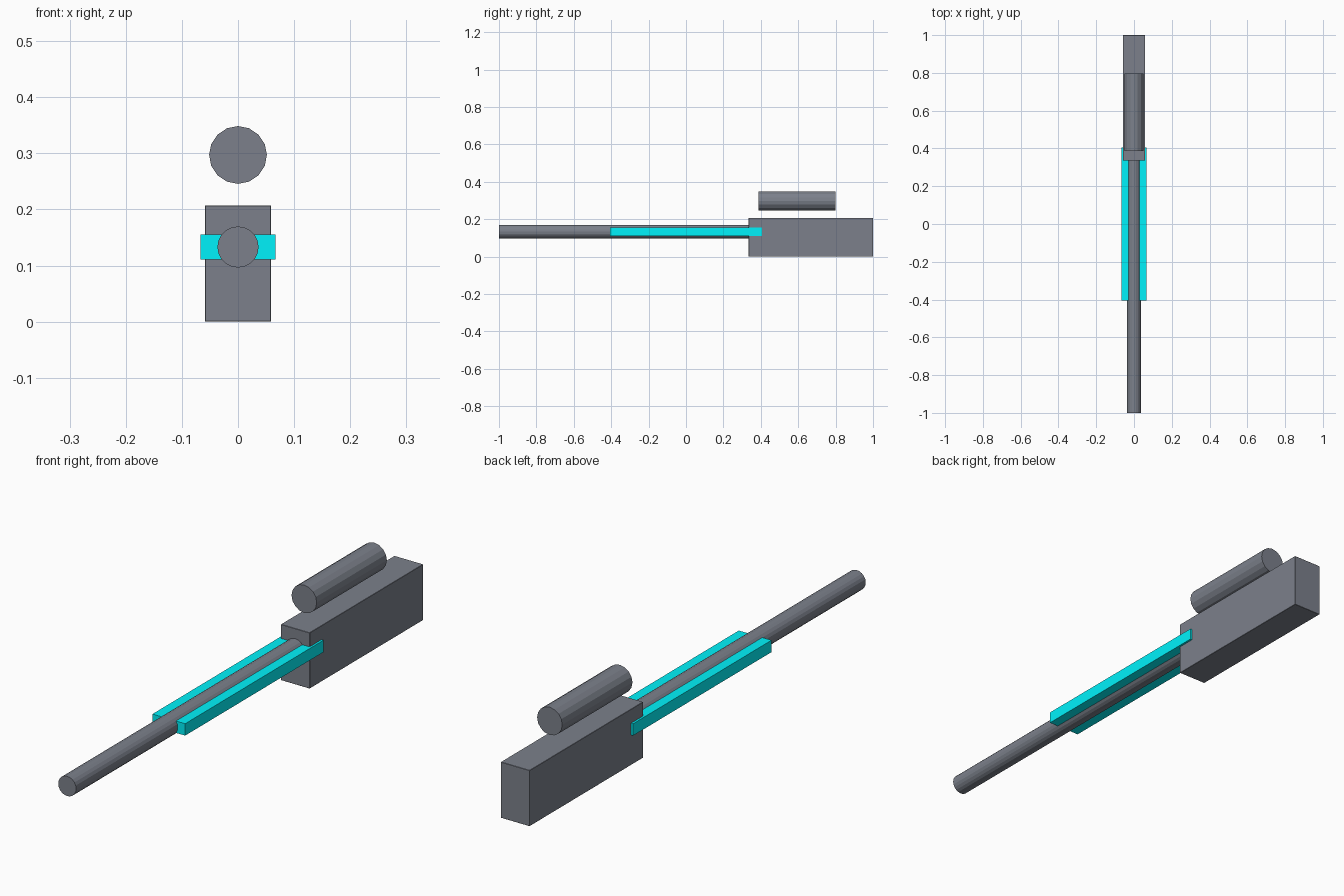
import bpy
from math import radians

if "Cube" in bpy.data.objects:
    bpy.data.objects.remove(bpy.data.objects["Cube"])


def material(name, rgb):
    mat = bpy.data.materials.new(name)
    mat.diffuse_color = (*rgb, 1)
    mat.use_nodes = True
    mat.node_tree.nodes["Principled BSDF"].inputs["Base Color"].default_value = mat.diffuse_color
    return mat


cyan = material("cyan", (0.0, 0.89, 0.96))
slate = material("slate", (0.2, 0.217, 0.258))


def finish(ob, name, mat):
    ob.name = name
    ob.data.materials.append(mat)
    return ob


def box(name, lo, hi, mat, bevel=0.0):
    center = [(a + b) / 2 for a, b in zip(lo, hi)]
    bpy.ops.mesh.primitive_cube_add(size=1, location=center)
    ob = bpy.context.object
    ob.scale = [b - a for a, b in zip(lo, hi)]
    bpy.ops.object.transform_apply(location=False, rotation=False, scale=True)
    if bevel:
        mod = ob.modifiers.new("edge_bevel", 'BEVEL')
        mod.width = bevel
        mod.segments = 1
    return finish(ob, name, mat)


def tube(name, radius, y0, y1, z, sides=20):
    bpy.ops.mesh.primitive_cylinder_add(
        vertices=sides, radius=radius, depth=y1 - y0,
        location=(0, (y0 + y1) / 2, z), rotation=(radians(90), 0, 0))
    return finish(bpy.context.object, name, slate)


# Rear housing
box("housing", (-0.059, 0.335, 0), (0.059, 1.0, 0.207), slate, bevel=0.001)

# Long barrel, running into the housing
tube("barrel", 0.0367, -1.0, 0.345, 0.133)

# Sight cylinder floating above the housing
tube("scope", 0.0515, 0.387, 0.798, 0.297, sides=16)

# Coloured rails on both sides of the barrel
for side, label in ((-1, "left"), (1, "right")):
    xs = sorted((side * 0.025, side * 0.067))
    box(label + "_rail", (xs[0], -0.405, 0.111), (xs[1], 0.405, 0.155), cyan)
